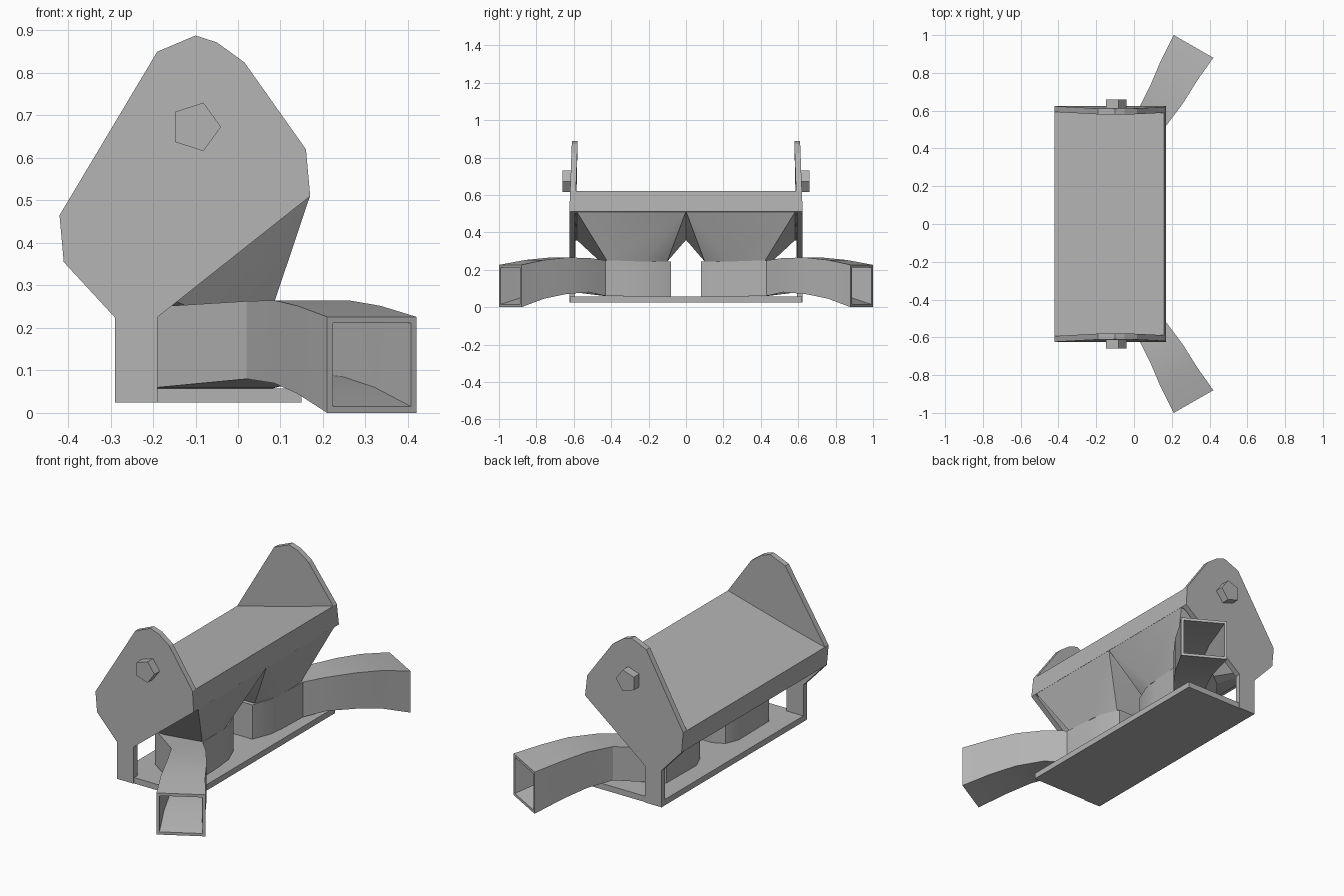
import bpy, bmesh, math
from mathutils import Vector

cube = bpy.data.objects.get("Cube")
if cube:
    bpy.data.objects.remove(cube, do_unlink=True)

grey = bpy.data.materials.new("plain_grey")
grey.use_nodes = True
grey.diffuse_color = (0.45, 0.45, 0.45, 1)
grey.node_tree.nodes["Principled BSDF"].inputs["Base Color"].default_value = (0.45, 0.45, 0.45, 1)


def finish(name, bm, smooth=None):
    bmesh.ops.recalc_face_normals(bm, faces=bm.faces)
    mesh = bpy.data.meshes.new(name)
    bm.to_mesh(mesh)
    bm.free()
    mesh.materials.append(grey)
    obj = bpy.data.objects.new(name, mesh)
    bpy.context.collection.objects.link(obj)
    if smooth:
        bpy.ops.object.select_all(action='DESELECT')
        obj.select_set(True)
        bpy.context.view_layer.objects.active = obj
        bpy.ops.object.shade_smooth_by_angle(angle=math.radians(smooth))
    return obj


def loft(name, loops, smooth=None):
    """Skin a list of equal-length loops and cap both ends."""
    bm = bmesh.new()
    rings = [[bm.verts.new(p) for p in loop] for loop in loops]
    n = len(rings[0])
    for a, b in zip(rings, rings[1:]):
        for i in range(n):
            j = (i + 1) % n
            bm.faces.new((a[i], a[j], b[j], b[i]))
    bm.faces.new(rings[0])
    bm.faces.new(rings[-1])
    return finish(name, bm, smooth)


def prism(name, profile, y0, y1, lean=0.0):
    """Extrude an x-z profile along y; lean draws the upper part inward."""
    def at(y):
        return [(x, y - lean * max(0, z - 0.5), z) for x, z in profile]
    return loft(name, [at(y0), at(y1)])


# Sloping slab between the end plates, and the base plate
slab = [(0.16, 0.62), (0.17, 0.51), (-0.41, 0.355), (-0.42, 0.465)]
prism("sloping_body", slab, -0.595, 0.595)
prism("base_plate", [(-0.29, 0.025), (0.15, 0.025), (0.15, 0.057), (-0.29, 0.057)], -0.62, 0.62)

plate = [(-0.42, 0.465), (-0.19, 0.85), (-0.1, 0.888), (-0.05, 0.872), (0.015, 0.825),
         (0.16, 0.62), (0.17, 0.51), (-0.19, 0.225), (-0.19, 0.025), (-0.29, 0.025),
         (-0.29, 0.225), (-0.41, 0.355)]
pentagon = [(-0.1 + 0.06 * math.cos(math.tau * i / 5), 0.673 + 0.06 * math.sin(math.tau * i / 5))
            for i in range(5)]

# Duct stations: left wall x, y; right wall x, y; bottom z; top z
stations = [(-0.10, 0.08, 0.03, 0.08, 0.057, 0.243),
            (-0.16, 0.11, 0.07, 0.18, 0.057, 0.245),
            (-0.19, 0.18, 0.08, 0.27, 0.057, 0.246),
            (-0.19, 0.44, 0.09, 0.43, 0.06, 0.25),
            (0.02, 0.60, 0.17, 0.52, 0.08, 0.263),
            (0.085, 0.73, 0.26, 0.64, 0.07, 0.265),
            (0.14, 0.86, 0.335, 0.76, 0.045, 0.252),
            (0.21, 1.00, 0.42, 0.88, 0.0, 0.226)]
outlet = [(0.08, 0.23), (0.08, 0.42), (-0.1, 0.46), (-0.18, 0.42),
          (-0.18, 0.18), (-0.11, 0.1), (0.03, 0.1)]


def duct_loop(station, wall, side):
    lx, ly, rx, ry, z0, z1 = station
    left, right = Vector((lx, ly * side, 0)), Vector((rx, ry * side, 0))
    inset = (right - left).normalized() * wall
    left, right = left + inset, right - inset
    up0, up1 = Vector((0, 0, z0 + wall)), Vector((0, 0, z1 - wall))
    return [left + up0, right + up0, right + up1, left + up1]


for side, label in ((-1, "front"), (1, "back")):
    # End plate with its leg, and the bolt
    prism(label + "_end_plate", plate, side * 0.593, side * 0.624, side * 0.036)
    prism(label + "_bolt", pentagon, side * 0.6, side * 0.66)

    # Hollow curved duct with an open mouth
    outer = [duct_loop(s, 0.0, side) for s in stations]
    inner = [duct_loop(s, 0.015, side) for s in reversed(stations[3:])]
    loft(label + "_duct", outer + inner, 25)

    # Hopper funnel narrowing from the slab to the duct inlet
    bm = bmesh.new()
    for x, z in ((0.17, 0.512), (-0.40, 0.36)):
        for y in (0.0, 0.585):
            bm.verts.new((x, side * y, z))
    for x, y in outlet:
        bm.verts.new((x, side * y, 0.244))
    bmesh.ops.convex_hull(bm, input=bm.verts)
    finish(label + "_funnel", bm, 25)
